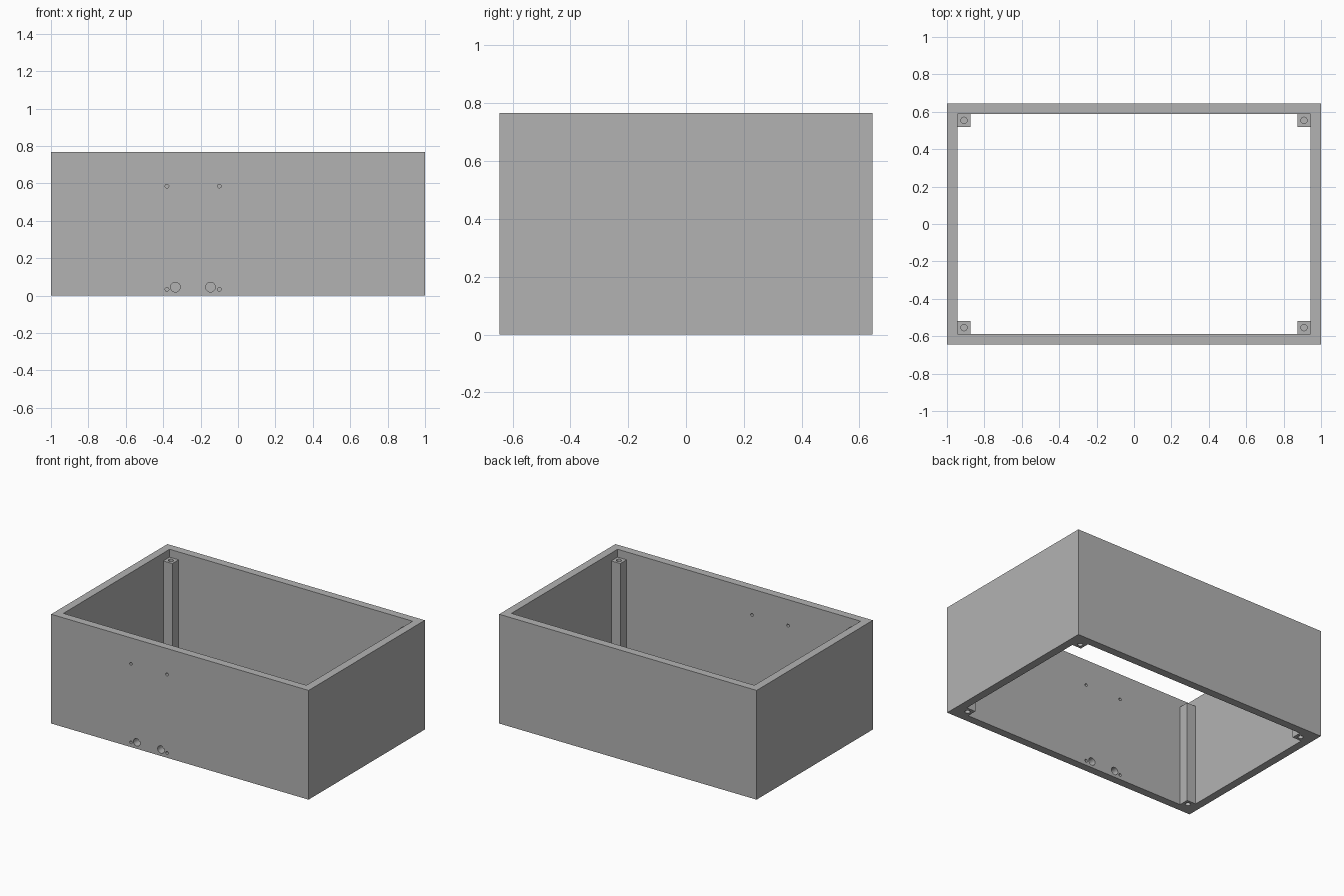
import bpy, bmesh
from math import pi
from mathutils import Matrix, Vector

cube = bpy.data.objects.get("Cube")
if cube:
    bpy.data.objects.remove(cube, do_unlink=True)

HX, HY, H = 1.0, 0.645, 0.767      # half width, half depth, height
WALL, POST, POST_H = 0.056, 0.07, 0.712

grey = bpy.data.materials.new("plain grey")
grey.use_nodes = True
grey.diffuse_color = (0.45, 0.45, 0.45, 1)
grey.node_tree.nodes["Principled BSDF"].inputs["Base Color"].default_value = grey.diffuse_color


def add_object(name, bm):
    bmesh.ops.recalc_face_normals(bm, faces=bm.faces[:])
    mesh = bpy.data.meshes.new(name)
    bm.to_mesh(mesh)
    bm.free()
    mesh.materials.append(grey)
    obj = bpy.data.objects.new(name, mesh)
    bpy.context.collection.objects.link(obj)
    return obj


def drill(obj, holes):
    """Cut cylinders given as (centre, radius, depth, rotation)."""
    bm = bmesh.new()
    for centre, radius, depth, rotation in holes:
        bmesh.ops.create_cone(bm, cap_ends=True, segments=32, radius1=radius, radius2=radius,
                              depth=depth, matrix=Matrix.Translation(centre) @ rotation)
    cutter = add_object("hole_cutter", bm)
    cutter.hide_render = True
    mod = obj.modifiers.new("holes", "BOOLEAN")
    mod.operation, mod.solver, mod.object = "DIFFERENCE", "EXACT", cutter
    bpy.ops.object.select_all(action="DESELECT")
    bpy.context.view_layer.objects.active = obj
    obj.select_set(True)
    bpy.ops.object.modifier_apply(modifier=mod.name)
    bpy.data.objects.remove(cutter, do_unlink=True)
    bpy.ops.object.shade_smooth_by_angle(angle=pi / 6)


# Open-ended rectangular wall frame
bm = bmesh.new()
corners = [(-1, -1), (1, -1), (1, 1), (-1, 1)]
rings = []
for inset, z in [(0, 0), (0, H), (WALL, H), (WALL, 0)]:
    rings.append([bm.verts.new((sx * (HX - inset), sy * (HY - inset), z)) for sx, sy in corners])
for k in range(4):
    a, b = rings[k], rings[(k + 1) % 4]
    for i in range(4):
        j = (i + 1) % 4
        bm.faces.new((a[i], a[j], b[j], b[i]))
frame = add_object("wall_frame", bm)

# Screw holes and connector holes through the front wall
through = Matrix.Rotation(pi / 2, 4, "X")
front_y = -HY + WALL / 2
holes = [(Vector((x, front_y, z)), 0.01, 0.2, through) for x in (-0.38, -0.1) for z in (0.033, 0.585)]
holes += [(Vector((x, front_y, 0.045)), 0.026, 0.2, through) for x in (-0.335, -0.147)]
drill(frame, holes)

# Corner posts with a blind screw hole at each end
for sx, sy in corners:
    name = ("front" if sy < 0 else "back") + ("_left" if sx > 0 else "_right") + "_post"
    x, y = sx * (HX - WALL - POST / 2), sy * (HY - WALL - POST / 2)
    bm = bmesh.new()
    bmesh.ops.create_cube(bm, size=1, matrix=Matrix.Translation((x, y, POST_H / 2))
                          @ Matrix.Diagonal((POST, POST, POST_H, 1)))
    post = add_object(name, bm)
    drill(post, [(Vector((x, y, z)), 0.017, 0.3, Matrix.Identity(4)) for z in (0, POST_H)])
